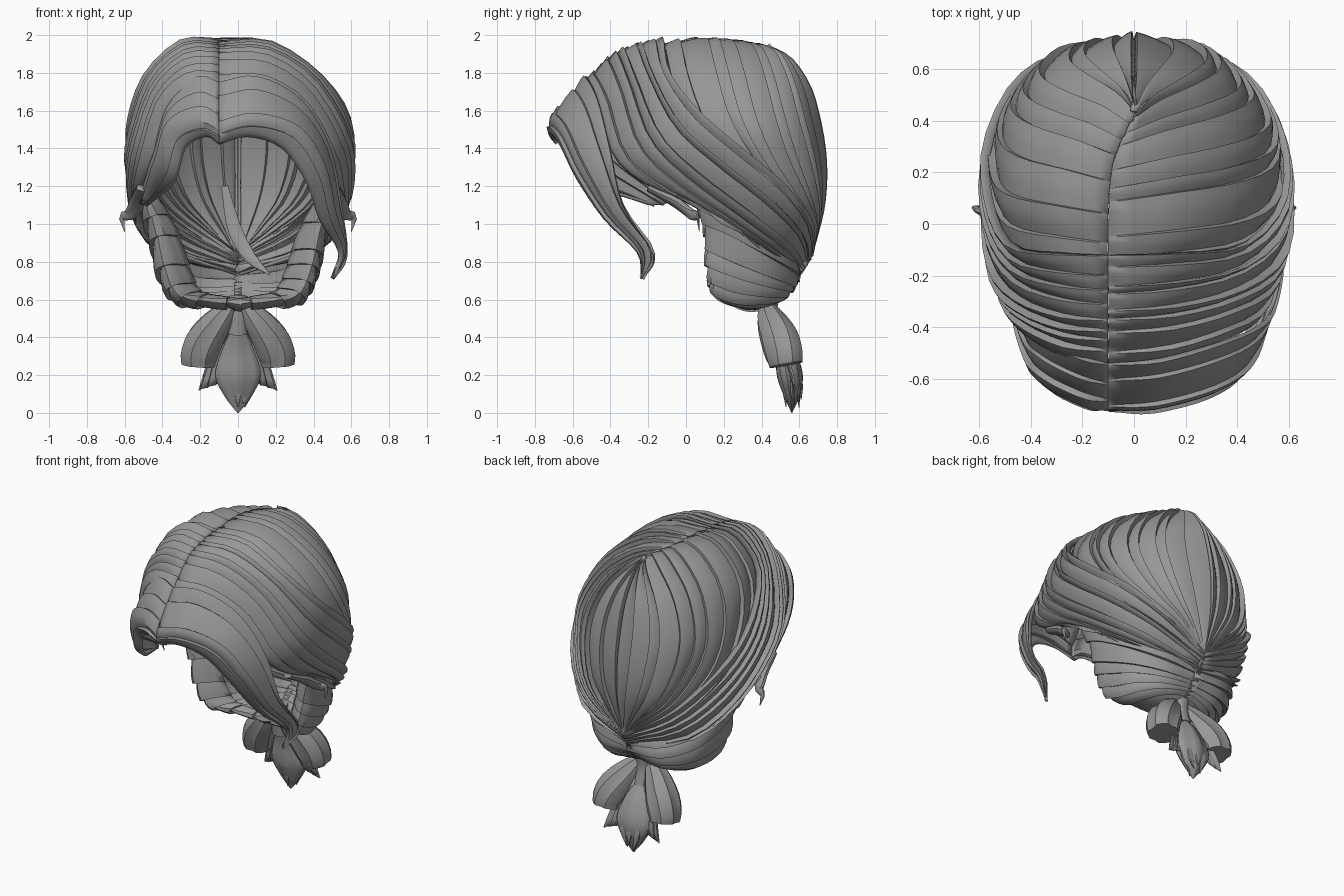
import bpy, math, random
from mathutils import Vector

random.seed(7)
hair = bpy.data.materials.new("hair_grey")
hair.diffuse_color = (0.31, 0.31, 0.31, 1)


def spline(pts, t):
    """Point on a Catmull-Rom curve through pts, t from 0 to 1."""
    n = len(pts) - 1
    f = min(max(t, 0), 1) * n
    i = min(int(f), n - 1)
    u = f - i
    b, c = pts[i], pts[i + 1]
    a = pts[i - 1] if i else b * 2 - c
    d = pts[i + 2] if i + 2 <= n else c * 2 - b
    return (b * 2 + (c - a) * u + (a * 2 - b * 5 + c * 4 - d) * u ** 2
            + (b * 3 - a - c * 3 + d) * u ** 3) * 0.5


def finish(name, verts, faces, angle):
    me = bpy.data.meshes.new(name)
    me.from_pydata(verts, [], faces)
    me.materials.append(hair)
    ob = bpy.data.objects.new(name, me)
    bpy.context.collection.objects.link(ob)
    bpy.ops.object.select_all(action='DESELECT')
    ob.select_set(True)
    bpy.context.view_layer.objects.active = ob
    bpy.ops.object.shade_smooth_by_angle(angle=math.radians(angle))
    return ob


def mirror(curves, k=1.0):
    """Mirror curves to the left, keeping the off-centre parting in place."""
    return [[((-x + 2 * min(c[0][0], 0) * max(0, 1 - j / 3)) * (k if j else 1), y, z)
             for j, (x, y, z) in enumerate(c)] for c in curves]


def panel(name, curves, strands, amp=0.03, rows=20, thick=0.015, centre=(0, 0.1, 1.2)):
    """Sheet of shingled strands lofted across guide curves."""
    curves = [[Vector(p) for p in c] for c in curves]

    def surf(s, t):
        return spline([spline(c, t) for c in curves], s)

    def normal(s, t):
        s, t = min(max(s, .01), .99), min(max(t, .01), .99)
        d = surf(s + .01, t) - surf(s - .01, t)
        return d.cross(surf(s, t + .01) - surf(s, t - .01)).normalized()

    sign = 1 if normal(.5, .5).dot(surf(.5, .5) - Vector(centre)) > 0 else -1
    cuts = [0.0]
    for _ in range(strands):
        cuts.append(cuts[-1] + random.uniform(.5, 1.5))
    cols = []
    for a, b in zip(cuts, cuts[1:]):
        h = random.uniform(.6, 1.1) * amp
        for f, lift in ((0, 0), (.33, .5), (.66, .85), (.97, 1)):
            cols.append(((a + (b - a) * f) / cuts[-1], h * lift))
    cols.append((1, 0))
    verts, faces = [], []
    for s, lift in cols:
        for r in range(rows + 1):
            t = r / rows
            fade = min(1, .4 + 4 * t, .1 + 5 * (1 - t))
            verts.append(surf(s, t) + normal(s, t) * sign * lift * fade)
    w = rows + 1
    for i in range(len(cols) - 1):
        for r in range(rows):
            q = (i * w + r, (i + 1) * w + r, (i + 1) * w + r + 1, i * w + r + 1)
            faces.append(q if sign > 0 else q[::-1])
    ob = finish(name, verts, faces, 35)
    m = ob.modifiers.new("thickness", 'SOLIDIFY')
    m.thickness = thick
    m.offset = -1
    return ob


def lock(name, pts, radii, flat=1.0, ribs=0.1, rows=10, sides=16):
    """Tapered, ribbed tube along a path; flat squashes it front to back."""
    pts = [Vector(p) for p in pts]
    rad = [Vector((r, 0, 0)) for r in radii]
    verts, faces = [], []
    for k in range(rows + 1):
        t = k / rows
        p, r = spline(pts, t), max(spline(rad, t).x, .002)
        d = (spline(pts, min(t + .02, 1)) - spline(pts, max(t - .02, 0))).normalized()
        u = Vector((0, 1, 0)).cross(d).normalized()
        v = d.cross(u)
        for i in range(sides):
            a = math.tau * i / sides
            q = r * (1 - ribs * (i % 4 == 0))
            verts.append(p + u * q * math.cos(a) + v * q * flat * math.sin(a))
    for k in range(rows):
        for i in range(sides):
            j = (i + 1) % sides
            faces.append((k * sides + i, k * sides + j, (k + 1) * sides + j, (k + 1) * sides + i))
    faces.append(tuple(range(sides))[::-1])
    faces.append(tuple(rows * sides + i for i in range(sides)))
    return finish(name, verts, faces, 40)


# Fringe: long curling lock on the right, shorter swept one on the left
fringe = [
    [(-.1, -.69, 1.42), (.05, -.70, 1.46), (.23, -.66, 1.40), (.36, -.57, 1.22), (.43, -.43, 1.02), (.53, -.26, .85), (.50, -.24, .71)],
    [(-.1, -.72, 1.50), (.08, -.71, 1.54), (.30, -.65, 1.48), (.43, -.56, 1.29), (.49, -.41, 1.05), (.55, -.24, .86), (.505, -.235, .71)],
    [(-.1, -.65, 1.62), (.10, -.63, 1.65), (.32, -.57, 1.56), (.46, -.49, 1.36), (.52, -.36, 1.08), (.56, -.20, .86), (.51, -.235, .71)],
    [(-.1, -.54, 1.75), (.10, -.52, 1.77), (.32, -.46, 1.65), (.47, -.40, 1.40), (.53, -.33, 1.10), (.56, -.17, .83), (.51, -.235, .71)]]
panel("fringe_right", fringe, 4, .025, 24)
ends = [(-.47, -.20, 1.10), (-.50, -.15, 1.10), (-.52, -.10, 1.11), (-.54, -.04, 1.13)]
left = [[(x, y + .015 * j, z) for j, (x, y, z) in enumerate(c[:4])] + [e]
        for c, e in zip(mirror(fringe, .93), ends)]
panel("fringe_left", left, 4, .025)

# Side sweep: from the parting, over the ears and back to the knot
sweep = [
    [(-.1, -.56, 1.72), (.12, -.53, 1.72), (.33, -.46, 1.60), (.47, -.38, 1.35), (.52, -.2, 1.2), (.54, .05, 1.10), (.45, .36, .90), (-.01, .60, .72)],
    [(-.1, -.40, 1.88), (.14, -.38, 1.86), (.37, -.32, 1.71), (.54, -.22, 1.42), (.57, -.02, 1.22), (.54, .25, 1.03), (.38, .50, .85), (-.01, .62, .75)],
    [(-.1, -.28, 1.93), (.14, -.26, 1.92), (.39, -.20, 1.77), (.56, -.06, 1.50), (.59, .16, 1.30), (.52, .40, 1.11), (.33, .58, .93), (-.01, .64, .78)],
    [(-.1, -.12, 1.96), (.16, -.11, 1.95), (.41, -.08, 1.79), (.56, .08, 1.59), (.57, .30, 1.40), (.46, .53, 1.20), (.28, .64, 1.02), (0, .67, .84)]]
panel("side_sweep_right", sweep, 8, .035)
panel("side_sweep_left", mirror(sweep, .97), 8, .035)

# Back fan: strands from the crown tucked beneath the side sweep
fan = [
    [(-.1, -.26, 1.92), (.15, -.24, 1.90), (.38, -.20, 1.73), (.52, -.06, 1.47), (.54, .16, 1.27), (.44, .42, 1.07), (.26, .58, .92), (-.01, .63, .79)],
    [(-.1, .02, 1.97), (.16, .05, 1.95), (.41, .09, 1.78), (.54, .17, 1.55), (.54, .34, 1.30), (.43, .53, 1.10), (.25, .63, .95), (-.01, .66, .81)],
    [(-.08, .24, 1.97), (.12, .29, 1.93), (.34, .34, 1.78), (.48, .40, 1.55), (.47, .48, 1.34), (.37, .60, 1.13), (.20, .67, .98), (-.01, .66, .83)],
    [(0, .42, 1.94), (.08, .48, 1.88), (.21, .54, 1.74), (.29, .59, 1.55), (.29, .64, 1.36), (.23, .68, 1.15), (.12, .68, .99), (0, .67, .83)],
    [(0, .43, 1.94), (0, .54, 1.86), (0, .635, 1.72), (0, .685, 1.55), (0, .715, 1.36), (0, .715, 1.18), (0, .69, 1.0), (0, .67, .84)]]
panel("back_fan_right", fan, 11, .03)
panel("back_fan_left", mirror(fan, .98), 11, .03)

# Nape roll: lower strands gathered from the neck opening into the knot
nape = [
    [(.42, .12, 1.14), (.49, .06, 1.13), (.50, .20, 1.08), (.43, .41, .95), (.25, .56, .84), (-.02, .61, .78)],
    [(.32, .20, .96), (.43, .11, .96), (.45, .25, .89), (.39, .44, .79), (.22, .57, .72), (-.02, .60, .70)],
    [(.26, .23, .78), (.39, .12, .78), (.41, .25, .72), (.35, .43, .67), (.20, .54, .65), (-.02, .56, .66)],
    [(.21, .26, .66), (.33, .15, .64), (.33, .27, .59), (.28, .41, .59), (.17, .50, .61), (-.02, .53, .63)],
    [(.15, .28, .63), (.21, .22, .60), (.21, .30, .57), (.19, .39, .57), (.12, .46, .59), (-.02, .50, .61)],
    [(0, .30, .60), (-.02, .27, .58), (-.02, .32, .56), (-.02, .38, .56), (-.02, .44, .58), (-.02, .48, .60)]]
panel("nape_roll_right", nape, 8, .025, centre=(0, .3, .85))
panel("nape_roll_left", mirror(nape), 8, .025, centre=(0, .3, .85))

# Loose lock crossing the inside of the back
lock("inner_lock", [(-.07, .64, 1.2), (-.02, .61, .98), (.06, .57, .83), (.17, .49, .73)], [.02, .04, .035, .003], .4)

# Pieces that come in pairs: ear curls, bow loops and ribbon tails
for side, sx in (("right", 1), ("left", -1)):
    lock("ear_curl_" + side,
         [(sx * .51, -.2, 1.19), (sx * .53, -.06, 1.12), (sx * .57, .03, 1.05), (sx * .615, .06, 1.04), (sx * .60, .07, .96)],
         [.03, .045, .035, .018, .002], .6)
    lock("bow_loop_" + side,
         [(sx * .03, .42, .58), (sx * .10, .45, .49), (sx * .17, .495, .39), (sx * .205, .52, .31), (sx * .21, .53, .255)],
         [.035, .08, .105, .105, .095], 1.0, .14)
    panel("ribbon_tail_" + side,
          [[(sx * .02, .49, .46), (sx * .07, .53, .3), (sx * .09, .57, .16)],
           [(sx * .09, .49, .46), (sx * .16, .54, .28), (sx * .21, .58, .12)]],
          3, .015, 6, .01, (0, .4, .3))

# Tie band, tail and loose tail ends
lock("tie_band", [(0, .44, .62), (0, .44, .53), (0, .46, .42)], [.055, .048, .055], 1, .06, 6)
lock("tail", [(0, .47, .44), (0, .52, .33), (0, .55, .20), (0, .56, .09), (0, .56, .0)],
     [.04, .09, .125, .075, .004], .55, .15, 14, 24)
for i in range(8):
    a = math.tau * i / 8
    cx, cy = math.cos(a), math.sin(a)
    lock("tail_wisp", [(cx * .05, .54 + cy * .03, .26), (cx * .075, .56 + cy * .04, .16),
                       (cx * .035, .57 + cy * .04, .03 + .02 * (i % 3))], [.02, .03, .003], .6, .1, 6, 8)
